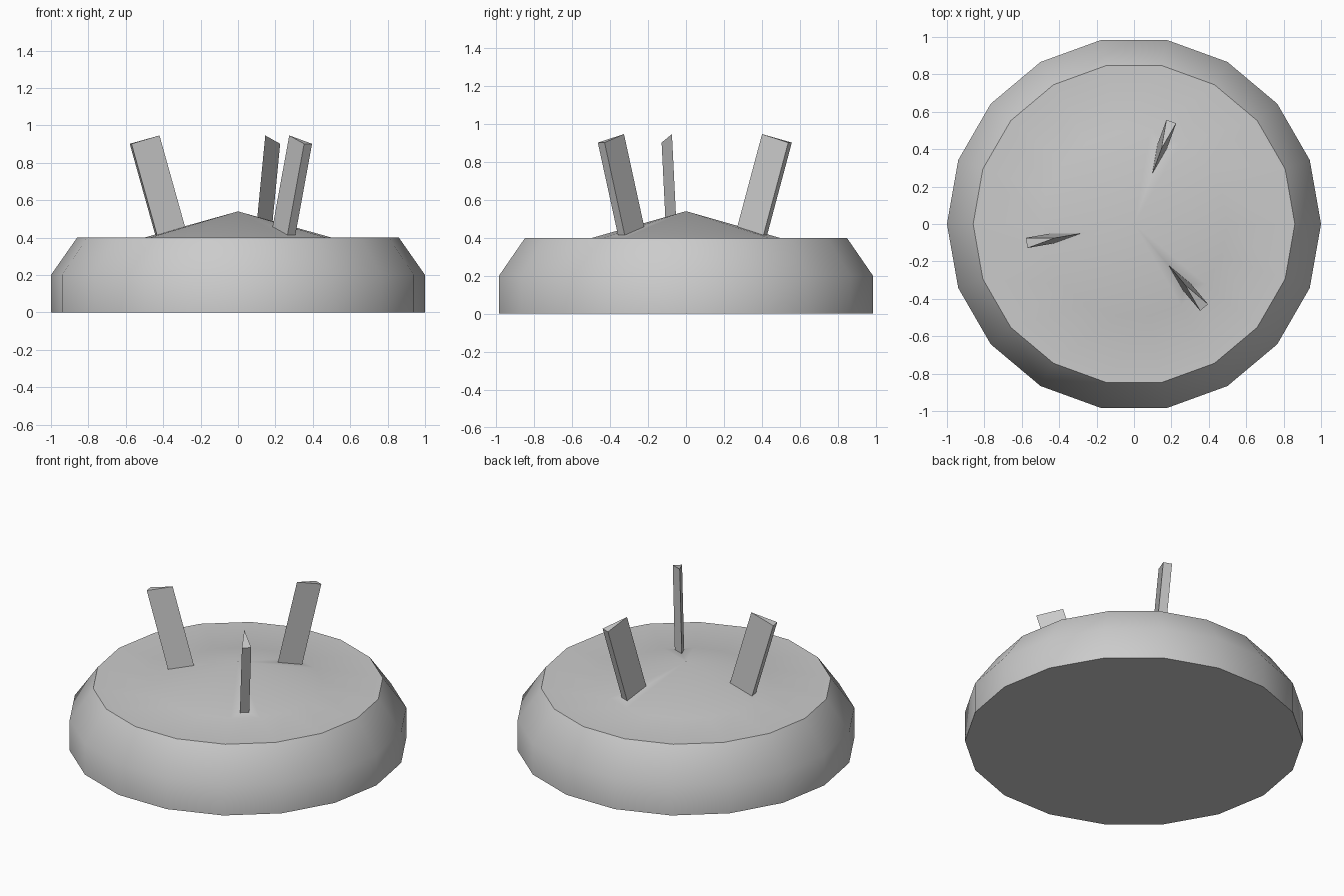
import bpy, bmesh, math

if "Cube" in bpy.data.objects:
    bpy.data.objects.remove(bpy.data.objects["Cube"])

N = 18                                   # sides of the round body
STEP = 2 * math.pi / N
bm = bmesh.new()


def ring(r, z):
    return [bm.verts.new((r * math.cos(i * STEP), r * math.sin(i * STEP), z))
            for i in range(N)]


def bridge(a, b):
    for i in range(N):
        j = (i + 1) % N
        bm.faces.new((a[i], a[j], b[j], b[i]))


# Round body: wall, chamfer, flat top
rings = [ring(r, z) for r, z in ((1, 0), (1, 0.2), (0.86, 0.4), (0.5, 0.4))]
bm.faces.new(rings[0][::-1])
for a, b in zip(rings, rings[1:]):
    bridge(a, b)

# Shallow cone in the middle
apex = bm.verts.new((0, 0, 0.54))
rim = rings[-1]
cone = [bm.faces.new((rim[i], rim[(i + 1) % N], apex)) for i in range(N)]
bm.normal_update()

# Three wedge prongs: inset cone facets pulled out along their normals
for i in (3, 9, 15):
    face = cone[i]
    bmesh.ops.inset_region(bm, faces=[face], thickness=0.05, use_even_offset=True)
    normal = face.normal.copy()
    top = bmesh.ops.extrude_discrete_faces(bm, faces=[face])["faces"][0]
    bmesh.ops.translate(bm, verts=top.verts[:], vec=normal * 0.507)

bmesh.ops.recalc_face_normals(bm, faces=bm.faces[:])
mesh = bpy.data.meshes.new("pronged_base")
bm.to_mesh(mesh)
bm.free()
obj = bpy.data.objects.new("pronged_base", mesh)
bpy.context.collection.objects.link(obj)

# Smooth body with crisp top rim and prongs
bpy.context.view_layer.objects.active = obj
obj.select_set(True)
bpy.ops.object.shade_smooth_by_angle(angle=math.radians(40))
